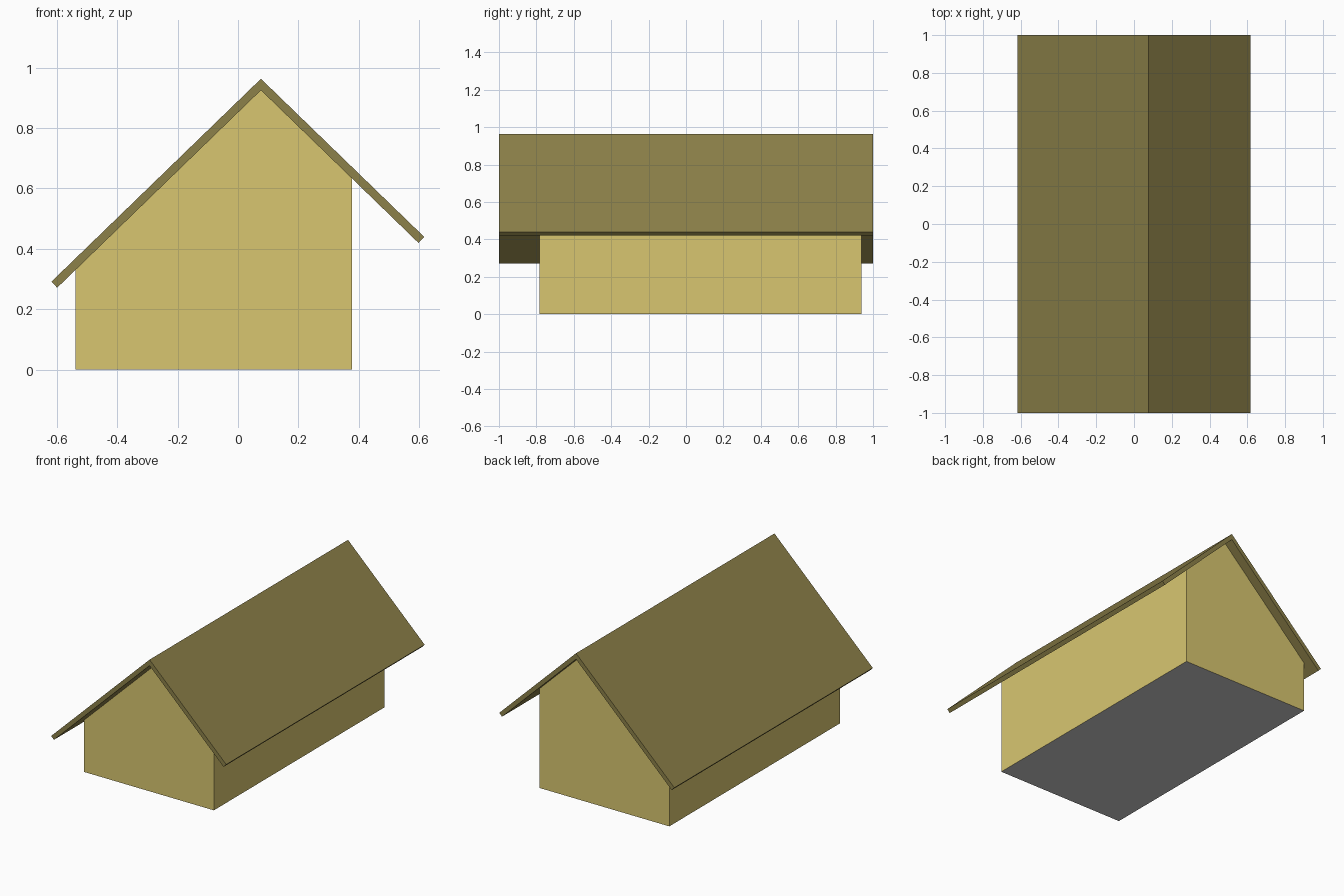
import bpy

if "Cube" in bpy.data.objects:
    bpy.data.objects.remove(bpy.data.objects["Cube"])


def material(name, rgb):
    mat = bpy.data.materials.new(name)
    mat.diffuse_color = (*rgb, 1)
    mat.use_nodes = True
    mat.node_tree.nodes["Principled BSDF"].inputs["Base Color"].default_value = mat.diffuse_color
    return mat


def make_object(name, verts, faces, mat=None):
    mesh = bpy.data.meshes.new(name)
    mesh.from_pydata(verts, [], faces)
    if mat:
        mesh.materials.append(mat)
    obj = bpy.data.objects.new(name, mesh)
    bpy.context.collection.objects.link(obj)
    return obj


def extrude_profile(name, profile, y0, y1, mat, skip=()):
    """Extrude a counter-clockwise x/z profile along y, leaving out the skipped sides."""
    n = len(profile)
    verts = [(x, y, z) for y in (y0, y1) for x, z in profile]
    faces = [tuple(range(n)), tuple(reversed(range(n, 2 * n)))]
    for i in range(n):
        if i not in skip:
            j = (i + 1) % n
            faces.append((j, i, n + i, n + j))
    return make_object(name, verts, faces, mat)


wall_mat = material("pale_yellow", (0.69, 0.565, 0.163))
roof_mat = material("dark_olive", (0.265, 0.219, 0.067))

slope = 0.969
ridge_x, ridge_top, ridge_under = 0.076, 0.963, 0.925
left, right = -0.539, 0.378
front, back = -0.783, 0.938


def under_roof(x):
    return ridge_under - slope * abs(x - ridge_x)


# Walls with front and back gables, open where the roof and floor close them
walls = [(left, 0), (right, 0), (right, under_roof(right)),
         (ridge_x, ridge_under), (left, under_roof(left))]
extrude_profile("walls", walls, front, back, wall_mat, skip=(0, 2, 3))

# Grey floor facing down
make_object("floor", [(left, front, 0), (left, back, 0), (right, back, 0), (right, front, 0)],
            [(0, 1, 2, 3)])

# Folded roof slab with square-cut eaves
roof = [(ridge_x, ridge_top), (-0.618, 0.291), (-0.599, under_roof(-0.599)),
        (ridge_x, ridge_under), (0.598, under_roof(0.598)), (0.617, 0.439)]
extrude_profile("roof", roof, -1, 1, roof_mat)
